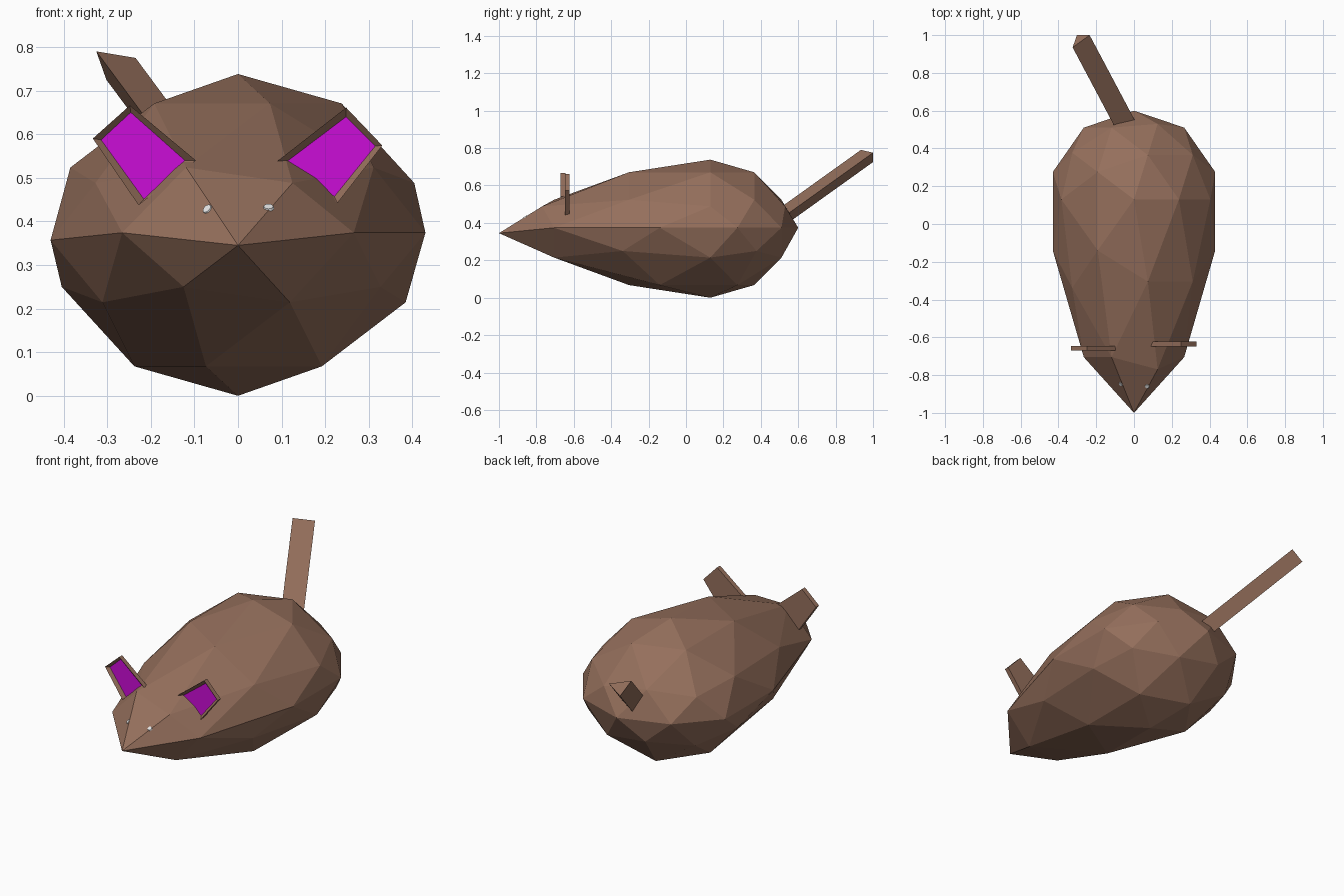
import bpy, bmesh
from mathutils import Vector
from mathutils.bvhtree import BVHTree

if "Cube" in bpy.data.objects:
    bpy.data.objects.remove(bpy.data.objects["Cube"])


def material(name, rgb):
    m = bpy.data.materials.new(name)
    m.diffuse_color = (*rgb, 1)
    m.use_nodes = True
    m.node_tree.nodes["Principled BSDF"].inputs["Base Color"].default_value = m.diffuse_color
    return m


BROWN = material("brown fur", (0.30, 0.16, 0.107))
PINK = material("magenta ear lining", (0.60, 0.004, 0.68))
WHITE = material("white eye", (0.8, 0.8, 0.8))


def finish(bm, name, *mats):
    bmesh.ops.recalc_face_normals(bm, faces=bm.faces[:])
    mesh = bpy.data.meshes.new(name)
    bm.to_mesh(mesh)
    for m in mats:
        mesh.materials.append(m)
    obj = bpy.data.objects.new(name, mesh)
    bpy.context.collection.objects.link(obj)
    return obj


def loft(bm, rings):
    """Closed skin through rings of points, capped at both ends; returns last cap."""
    vs = [[bm.verts.new(p) for p in r] for r in rings]
    n = len(vs[0])
    for a, b in zip(vs, vs[1:]):
        for i in range(n):
            j = (i + 1) % n
            bm.faces.new((a[i], a[j], b[j], b[i]))
    bm.faces.new(vs[0][::-1])
    return bm.faces.new(vs[-1])


# body: coarse icosphere, flattened at the belt and drawn out to a pointed nose
NOSE = [(-1, -1.0), (-0.851, -0.77), (-0.809, -0.705), (-0.5, -0.305),
        (-0.309, -0.14), (0, 0.13), (1, 0.60)]


def stretch(y):
    y = max(-1, min(1, y))
    for (a, fa), (b, fb) in zip(NOSE, NOSE[1:]):
        if y <= b:
            return fa + (fb - fa) * (y - a) / (b - a)
    return NOSE[-1][1]


body = bmesh.new()
bmesh.ops.create_icosphere(body, subdivisions=2, radius=1)
for v in body.verts:
    x, y, z = v.co
    if abs(z) < 0.1:
        h = 0.345 if y < -0.95 else 0.357 if x < -0.9 else 0.374
    else:
        h = 0.369 + (1 if z > 0 else -1) * (0.452 * abs(z) - 0.083)
    v.co = (0.452 * x, stretch(y), h)
finish(body, "body", BROWN)
surface = BVHTree.FromBMesh(body)

# tail: straight three-sided prism rising to the back left
tip = [Vector(p) for p in ((-0.325, 0.935, 0.79), (-0.235, 1.0, 0.775), (-0.302, 1.0, 0.725))]
run = Vector((0.215, -0.405, -0.29)) * 1.12
bm = bmesh.new()
loft(bm, [[p + run for p in tip], tip])
finish(bm, "tail", BROWN)


# ears: thin upright plates with a sunken coloured panel
def ear(name, front, outer, inner):
    bm = bmesh.new()
    panel = loft(bm, [[(x, front + 0.026, z) for x, z in outer],
                      [(x, front, z) for x, z in outer],
                      [(x, front + 0.015, z) for x, z in inner]])
    panel.material_index = 1
    finish(bm, name, BROWN, PINK)


ear("left_ear", -0.671,
    [(-0.333, 0.59), (-0.248, 0.666), (-0.097, 0.54), (-0.228, 0.437)],
    [(-0.314, 0.587), (-0.246, 0.65), (-0.122, 0.54), (-0.216, 0.451)])
ear("right_ear", -0.648,
    [(0.09, 0.538), (0.248, 0.661), (0.331, 0.574), (0.228, 0.442)],
    [(0.113, 0.538), (0.248, 0.64), (0.315, 0.573), (0.221, 0.457)])

# eyes: tiny flat discs lying on the snout
for name, x, z in (("left_eye", -0.07, 0.428), ("right_eye", 0.07, 0.432)):
    spot, normal, _, _ = surface.ray_cast(Vector((x, -2, z)), Vector((0, 1, 0)))
    bm = bmesh.new()
    bmesh.ops.create_cone(bm, cap_ends=True, segments=10, radius1=0.013,
                          radius2=0.011, depth=0.006)
    eye = finish(bm, name, WHITE)
    eye.rotation_euler = normal.to_track_quat('Z', 'Y').to_euler()
    eye.location = spot
